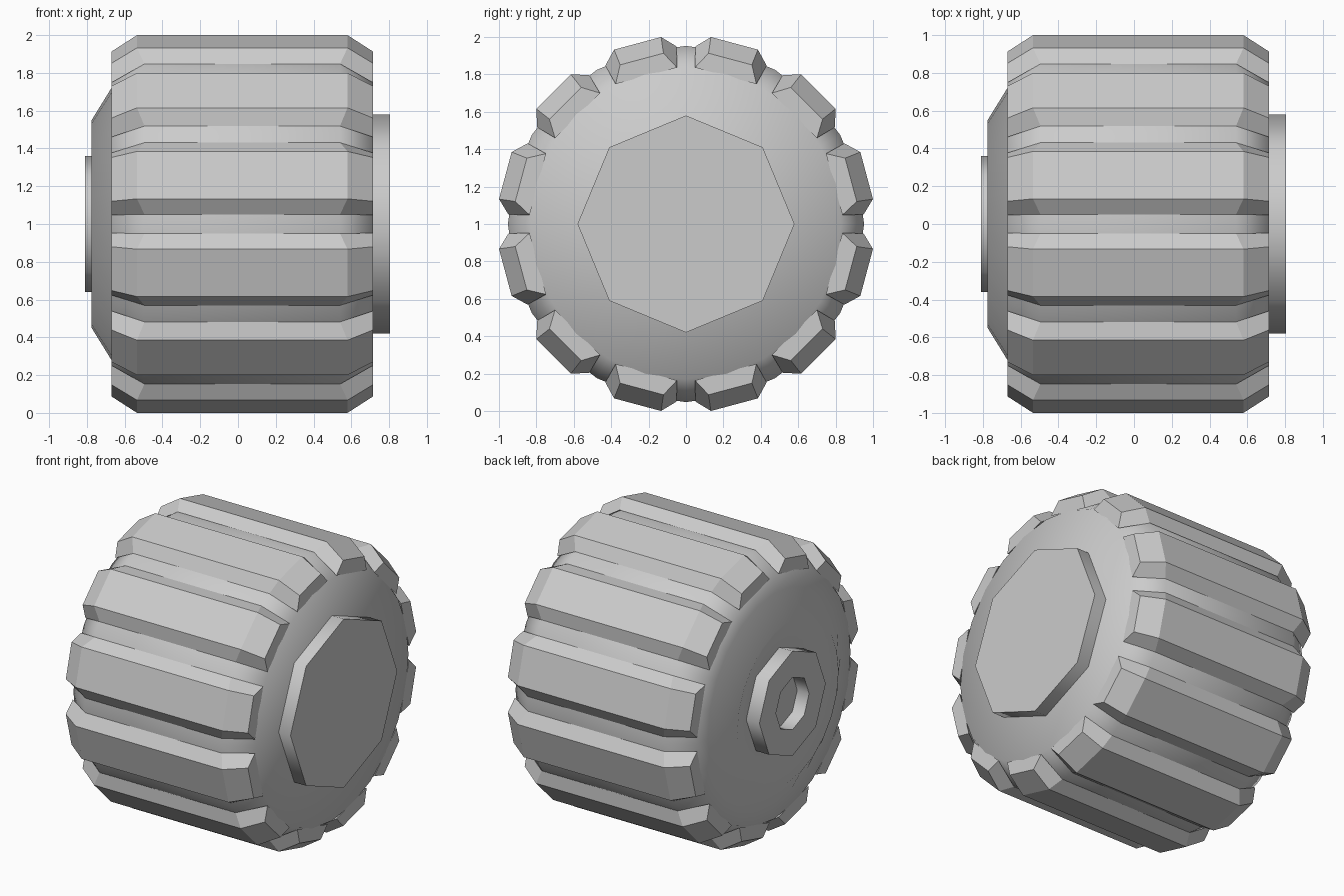
import bpy
import bmesh
from math import sin, cos, radians, tau
from mathutils import Matrix, Vector

cube = bpy.data.objects.get("Cube")
if cube:
    bpy.data.objects.remove(cube)

grey = bpy.data.materials.new("plain_grey")
grey.use_nodes = True
grey.diffuse_color = (0.6, 0.6, 0.6, 1)
grey.node_tree.nodes["Principled BSDF"].inputs["Base Color"].default_value = (0.6, 0.6, 0.6, 1)


def make_object(name, bm, smooth=None):
    bmesh.ops.remove_doubles(bm, verts=bm.verts[:], dist=0.0001)
    bmesh.ops.recalc_face_normals(bm, faces=bm.faces[:])
    mesh = bpy.data.meshes.new(name)
    bm.to_mesh(mesh)
    bm.free()
    mesh.materials.append(grey)
    obj = bpy.data.objects.new(name, mesh)
    obj.location.z = 1
    bpy.context.collection.objects.link(obj)
    if smooth:
        bpy.ops.object.select_all(action='DESELECT')
        obj.select_set(True)
        bpy.context.view_layer.objects.active = obj
        bpy.ops.object.shade_smooth_by_angle(angle=radians(smooth))
    return obj


def lathe(name, profile, sides, smooth=62):
    """Turn a profile of (x, radius) points around the axle."""
    bm = bmesh.new()
    rings = [[bm.verts.new((x, r * sin(tau * i / sides), r * cos(tau * i / sides)))
              for i in range(sides)] for x, r in profile]
    for a, b in zip(rings, rings[1:]):
        for i in range(sides):
            j = (i + 1) % sides
            bm.faces.new((a[i], a[j], b[j], b[i]))
    return make_object(name, bm, smooth)


# Tyre body: flat outer face, chamfered shoulders, raised rim and shallow dish
lathe("tyre_body", [(0.715, 0), (0.715, 0.83), (0.54, 0.952), (-0.5, 0.952),
                    (-0.67, 0.83), (-0.67, 0.72), (-0.775, 0.55),
                    (-0.71, 0.36), (-0.71, 0)], 24)

# Octagonal cap on one side, hollow octagonal axle hub on the other
lathe("hub_cap", [(0.68, 0), (0.68, 0.58), (0.805, 0.58), (0.805, 0)], 8)
lathe("axle_hub", [(-0.68, 0), (-0.68, 0.36), (-0.81, 0.36), (-0.81, 0.18),
                   (-0.72, 0.18), (-0.72, 0)], 8)

# Tread blocks: each section is (x, base radius, base half width, top radius, top half width)
sections = [(-0.67, 0.82, 0.17, 0.913, 0.12), (-0.515, 0.93, 0.197, 1.0, 0.13),
            (0.56, 0.93, 0.197, 1.0, 0.13), (0.715, 0.82, 0.17, 0.913, 0.12)]
bm = bmesh.new()
for k in range(12):
    turn = Matrix.Rotation(radians(15 + 30 * k), 3, 'X')
    rings = []
    for x, rb, wb, rt, wt in sections:
        lean = 0.02 if rt == 1.0 else 0
        lean = lean if x > 0 else -lean
        corners = [(x - lean, -wb, rb), (x + lean, -wt, rt),
                   (x + lean, wt, rt), (x - lean, wb, rb)]
        rings.append([bm.verts.new(turn @ Vector(c)) for c in corners])
    for a, b in zip(rings, rings[1:]):
        for i in range(4):
            j = (i + 1) % 4
            bm.faces.new((a[i], a[j], b[j], b[i]))
    bm.faces.new(rings[0])
    bm.faces.new(rings[-1])
make_object("tread_blocks", bm)
